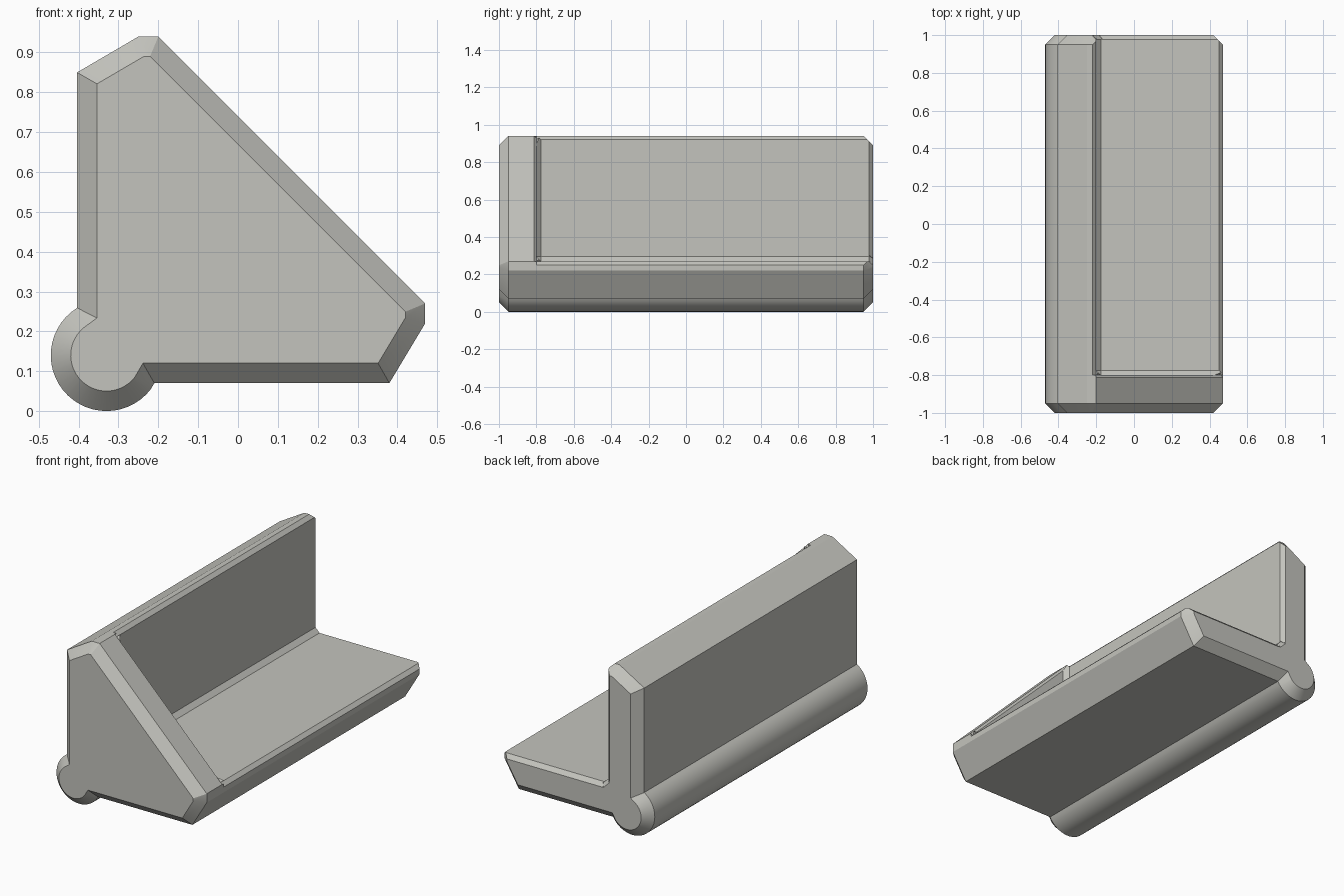
import bpy, bmesh, math
from mathutils import Vector

if "Cube" in bpy.data.objects:
    bpy.data.objects.remove(bpy.data.objects["Cube"])

grey = bpy.data.materials.new("warm grey")
grey.diffuse_color = (0.55, 0.55, 0.51, 1)
grey.use_nodes = True
grey.node_tree.nodes["Principled BSDF"].inputs["Base Color"].default_value = grey.diffuse_color


def make_object(name, bm):
    bmesh.ops.recalc_face_normals(bm, faces=bm.faces[:])
    mesh = bpy.data.meshes.new(name)
    bm.to_mesh(mesh)
    bm.free()
    mesh.materials.append(grey)
    ob = bpy.data.objects.new(name, mesh)
    bpy.context.collection.objects.link(ob)
    return ob


def inset(points, offsets):
    """Move each edge of a counter-clockwise outline inwards by its own offset."""
    out = []
    for i, p in enumerate(points):
        a = (p - points[i - 1]).normalized()
        b = (points[(i + 1) % len(points)] - p).normalized()
        n1, n2 = Vector((-a.y, a.x)), Vector((-b.y, b.x))
        d1, d2 = offsets[i - 1], offsets[i]
        det = n1.x * n2.y - n1.y * n2.x
        out.append(p + Vector((d1 * n2.y - d2 * n1.y, n1.x * d2 - n2.x * d1)) / det)
    return out


def subtract(body, cutter):
    mod = body.modifiers.new("cut", 'BOOLEAN')
    mod.operation, mod.solver, mod.object = 'DIFFERENCE', 'EXACT', cutter
    bpy.context.view_layer.objects.active = body
    bpy.ops.object.modifier_apply(modifier=mod.name)
    bpy.data.objects.remove(cutter)


def chamfer(body, p, q, d):
    """Cut a 45 degree chamfer of size d along the edge from p to q."""
    p, q = Vector(p), Vector(q)
    along = (q - p).normalized()
    u = Vector((1, 0, 0)) if abs(along.y) > 0.9 else Vector((0, 1, 0))
    v = along.cross(u)
    bm = bmesh.new()
    rings = [[bm.verts.new(c + o * d) for o in (u, v, -u, -v)] for c in (p, q)]
    for i in range(4):
        j = (i + 1) % 4
        bm.faces.new((rings[0][i], rings[0][j], rings[1][j], rings[1][i]))
    bm.faces.new(rings[0])
    bm.faces.new(rings[1])
    subtract(body, make_object("chamfer_cutter", bm))


# Profile: straight bracket sides plus the round bead at the lower left
straight = [(-0.21, 0.07), (0.38, 0.07), (0.47, 0.22), (0.47, 0.27),
            (-0.2, 0.94), (-0.25, 0.94), (-0.404, 0.85), (-0.404, 0.259)]
outline = [Vector(p) for p in straight]
DIAGONAL = 3
steps = 28
for i in range(1, steps):
    a = math.radians(122 + 208 * i / steps)
    outline.append(Vector((-0.33 + 0.14 * math.cos(a), 0.14 + 0.14 * math.sin(a))))

# Full-length body with bevelled ends
front = [0.05] * len(outline)
back = [0 if i == DIAGONAL else 0.05 for i in range(len(outline))]
bm = bmesh.new()
rings = []
for y, pts in ((-1, inset(outline, front)), (-0.95, outline),
               (0.95, outline), (1, inset(outline, back))):
    rings.append([bm.verts.new((p.x, y, p.y)) for p in pts])
for r, s in zip(rings, rings[1:]):
    for i in range(len(r)):
        j = (i + 1) % len(r)
        bm.faces.new((r[i], r[j], s[j], s[i]))
bm.faces.new(rings[0])
bm.faces.new(rings[-1])
body = make_object("corner_bracket", bm)

# Pocket that leaves the wall, the floor and the end plate, with filled corners
bm = bmesh.new()
bmesh.ops.create_cube(bm, size=1)
for v in bm.verts:
    v.co = (-0.2 if v.co.x < 0 else 1, -0.8 if v.co.y < 0 else 2,
            0.27 if v.co.z < 0 else 2)
corner = min(bm.verts, key=lambda v: v.co.x + v.co.y + v.co.z)
bmesh.ops.bevel(bm, geom=list(corner.link_edges), offset=0.025, segments=1,
                affect='EDGES')
subtract(body, make_object("pocket_cutter", bm))

# Small chamfers on the open edges of the pocket
chamfer(body, (-0.2, -0.8, 0.94), (-0.2, 1.1, 0.94), 0.02)
chamfer(body, (0.47, -0.8, 0.27), (0.47, 1.1, 0.27), 0.02)
chamfer(body, (-0.2, -0.8, 0.94), (0.47, -0.8, 0.27), 0.013)
chamfer(body, (-0.2, 1, 0.29), (-0.2, 1, 1.1), 0.022)
chamfer(body, (-0.18, 1, 0.27), (0.6, 1, 0.27), 0.022)
chamfer(body, (-0.205, 1, 0.30), (-0.17, 1, 0.265), 0.022)

# Smooth bead, crisp edges elsewhere
bpy.ops.object.select_all(action='DESELECT')
body.select_set(True)
bpy.context.view_layer.objects.active = body
bpy.ops.object.shade_smooth_by_angle(angle=math.radians(25))
